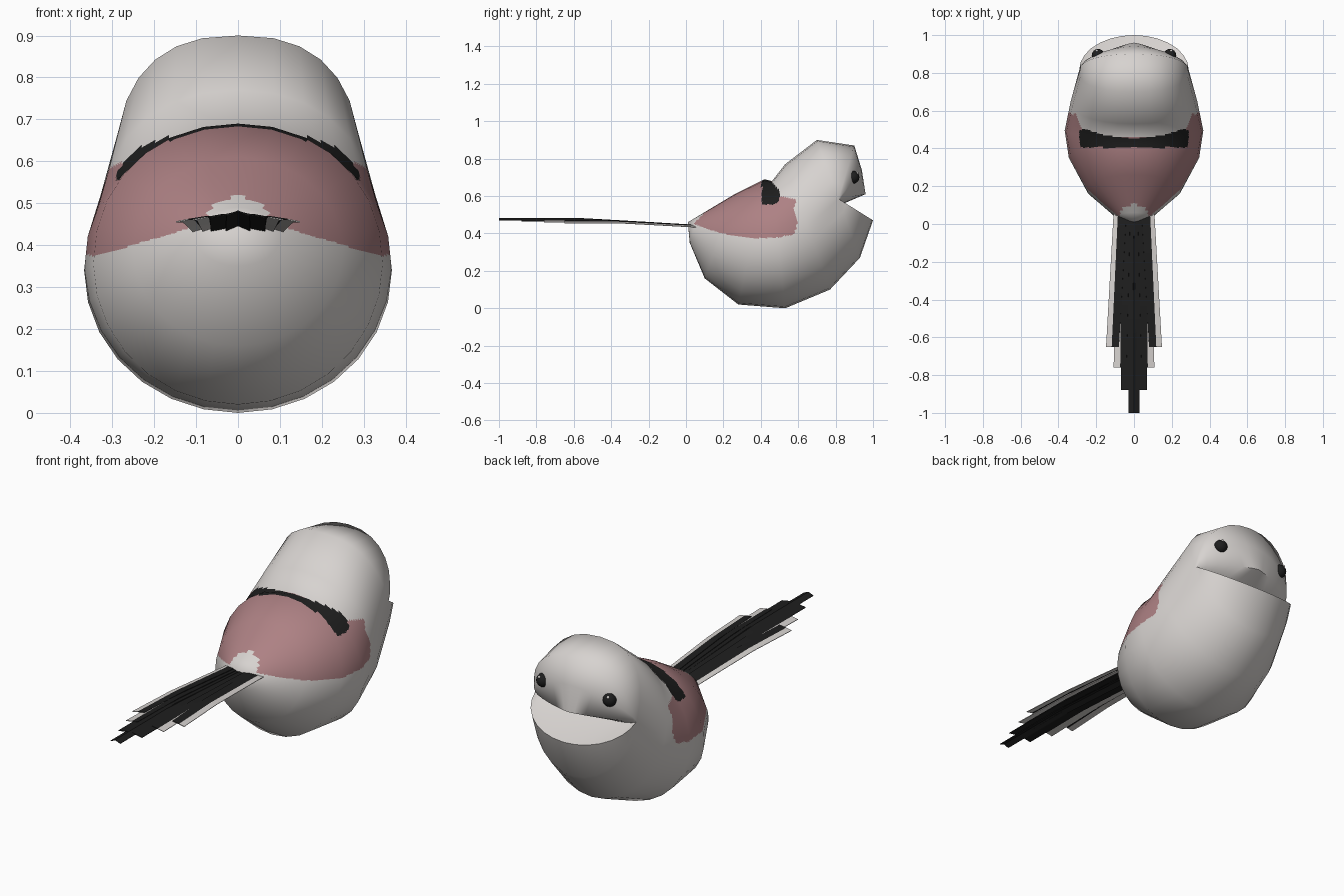
import bpy, bmesh, math
from mathutils import Vector

if "Cube" in bpy.data.objects:
    bpy.data.objects.remove(bpy.data.objects["Cube"])


def make_material(name, rgb, rough=0.7):
    m = bpy.data.materials.new(name)
    m.use_nodes = True
    m.diffuse_color = (*rgb, 1)
    bsdf = m.node_tree.nodes["Principled BSDF"]
    bsdf.inputs["Base Color"].default_value = (*rgb, 1)
    bsdf.inputs["Roughness"].default_value = rough
    return m


WHITE = make_material("plumage_white", (0.68, 0.65, 0.63))
PINK = make_material("dusty_pink", (0.42, 0.22, 0.23))
BLACK = make_material("soft_black", (0.013, 0.013, 0.013))


def add_object(name, bm, mats):
    me = bpy.data.meshes.new(name)
    bm.to_mesh(me)
    bm.free()
    for m in mats:
        me.materials.append(m)
    ob = bpy.data.objects.new(name, me)
    bpy.context.collection.objects.link(ob)
    return ob


# Half hoops: pivot (y, z) at the sides, tip (y, z) on the centre line
HALF = 14


def half_hoop(bm, pivot, tip, width, power=2):
    row = []
    for i in range(HALF + 1):
        a = math.pi * i / HALF
        c, s = math.cos(a), max(math.sin(a), 0)
        x = math.copysign(abs(c) ** (2 / power), c) * width
        v = s ** (2 / power) if 0 < i < HALF else 0
        y, z = (p + (t - p) * v for p, t in zip(pivot, tip))
        row.append(bm.verts.new((x, y, z)))
    return row


def loft(bm, hoops):
    rows = [half_hoop(bm, *h) for h in hoops]
    for r, q in zip(rows, rows[1:]):
        for i in range(HALF):
            bm.faces.new((r[i], r[i + 1], q[i + 1], q[i]))


# Body stations: back point, belly point, half width, back squareness
stations = [
    ((0.01, 0.46), (0.01, 0.46), 0.0, 2),
    ((0.06, 0.49), (0.02, 0.35), 0.10, 2),
    ((0.26, 0.61), (0.10, 0.16), 0.25, 2),
    ((0.42, 0.69), (0.28, 0.02), 0.345, 2.1),
    ((0.46, 0.68), (0.53, 0.0), 0.367, 2.1),
    ((0.53, 0.77), (0.77, 0.10), 0.335, 2.2),
    ((0.70, 0.90), (0.93, 0.27), 0.29, 2.45),
]
upper, lower = [], []
for back, belly, w, p in stations:
    mid = ((back[0] + belly[0]) / 2, (back[1] + belly[1]) / 2)
    upper.append((mid, back, w, p))
    lower.append((mid, belly, w, 2))

# Head, breast and mouth fan out from the mouth corners
corner, cw = upper[-1][0], 0.29
upper_lip = (corner, (0.96, 0.61), cw, 1.3)
lower_lip = (corner, (1.0, 0.47), cw, 2)
upper += [(corner, (0.90, 0.87), cw, 2.2), (corner, (0.94, 0.74), cw, 1.8), upper_lip]
lower.append(lower_lip)
mouth = [lower_lip, (corner, (0.89, 0.51), cw, 2), (corner, (0.82, 0.55), cw, 2), upper_lip]

bm = bmesh.new()
for hoops in (upper, lower, mouth):
    loft(bm, hoops)
bmesh.ops.remove_doubles(bm, verts=bm.verts, dist=0.0005)
bmesh.ops.recalc_face_normals(bm, faces=bm.faces)

# Crisp lips
lips = [e for e in bm.edges if len(e.link_faces) == 2 and e.calc_face_angle() > 1.2
        and min(v.co.y for v in e.verts) > 0.6]
bmesh.ops.split_edges(bm, edges=lips)
bm.normal_update()

# Refine flat while keeping the coarse smooth normals, for clean colour borders
layer = bm.verts.layers.float_vector.new("coarse_normal")
for v in bm.verts:
    v[layer] = v.normal
bmesh.ops.subdivide_edges(bm, edges=bm.edges[:], cuts=11, use_grid_fill=True)
normals = [Vector(v[layer]).normalized() for v in bm.verts]
bm.verts.layers.float_vector.remove(layer)


def plumage(c):
    x, y, z = abs(c.x), c.y, c.z
    if z > 0.555 and 0.405 < y < min(0.50, 0.445 + 0.9 * (0.69 - z)) and x < 0.29:
        return 2
    rump = (x / 0.075) ** 2 + ((z - 0.46) / 0.055) ** 2 < 1 and y < 0.2
    front = 0.585 + 0.008 * math.sin(45 * z)
    saddle = z > 0.375 + 0.6 * (y - 0.4) ** 2 and y < front
    if y > 0.46:
        saddle = saddle and z < 0.60 - 0.2 * max(0, y - 0.5) + max(0, 0.5 - y) * 2
        saddle = saddle and (y - 0.53) ** 2 + (z - 0.45) ** 2 < 0.16 ** 2
    return 1 if saddle and not rump else 0


for f in bm.faces:
    f.smooth = True
    f.material_index = plumage(f.calc_center_median())
body = add_object("body", bm, [WHITE, PINK, BLACK])
body.data.normals_split_custom_set_from_vertices(normals)

# Eyes with a small glint
for side, tag in ((1, "left"), (-1, "right")):
    for part, r, pos, mat in (("eye", 0.034, (0.19, 0.893, 0.70), BLACK),
                              ("glint", 0.007, (0.197, 0.917, 0.722), WHITE)):
        bm = bmesh.new()
        bmesh.ops.create_uvsphere(bm, u_segments=16, v_segments=10, radius=r)
        for f in bm.faces:
            f.smooth = True
        ob = add_object(tag + "_" + part, bm, [mat])
        ob.location = (pos[0] * side, pos[1], pos[2])


# Tail feathers: inner, colour split and outer x at base and end, then length and height
def feather(name, base, end, y_end, z_end, side):
    bm = bmesh.new()
    rows = []
    for t in (0, 0.3, 0.6, 1):
        y = 0.06 + (y_end - 0.06) * t
        z = 0.446 + (z_end - 0.446) * min(1, t * 1.7)
        rows.append([bm.verts.new((side * (a + (b - a) * t), y, z - 0.006 * k))
                     for k, (a, b) in enumerate(zip(base, end))])
    for r, q in zip(rows, rows[1:]):
        for k in range(2):
            f = bm.faces.new((r[k], r[k + 1], q[k + 1], q[k]))
            f.material_index = k
    bmesh.ops.recalc_face_normals(bm, faces=bm.faces)
    vane = BLACK if "inner" in name or "middle" in name else WHITE
    ob = add_object(name, bm, [BLACK, vane])
    mod = ob.modifiers.new("thickness", "SOLIDIFY")
    mod.thickness = 0.003


for side, tag in ((1, "left"), (-1, "right")):
    feather(tag + "_middle_feather", (0, 0.015, 0.03), (0, 0.014, 0.028), -1.0, 0.483, side)
    feather(tag + "_inner_feather", (0, 0.03, 0.065), (0.01, 0.035, 0.068), -0.88, 0.479, side)
    feather(tag + "_side_feather", (0.02, 0.065, 0.085), (0.04, 0.073, 0.108), -0.76, 0.474, side)
    feather(tag + "_outer_feather", (0.04, 0.085, 0.108), (0.08, 0.118, 0.148), -0.65, 0.469, side)
